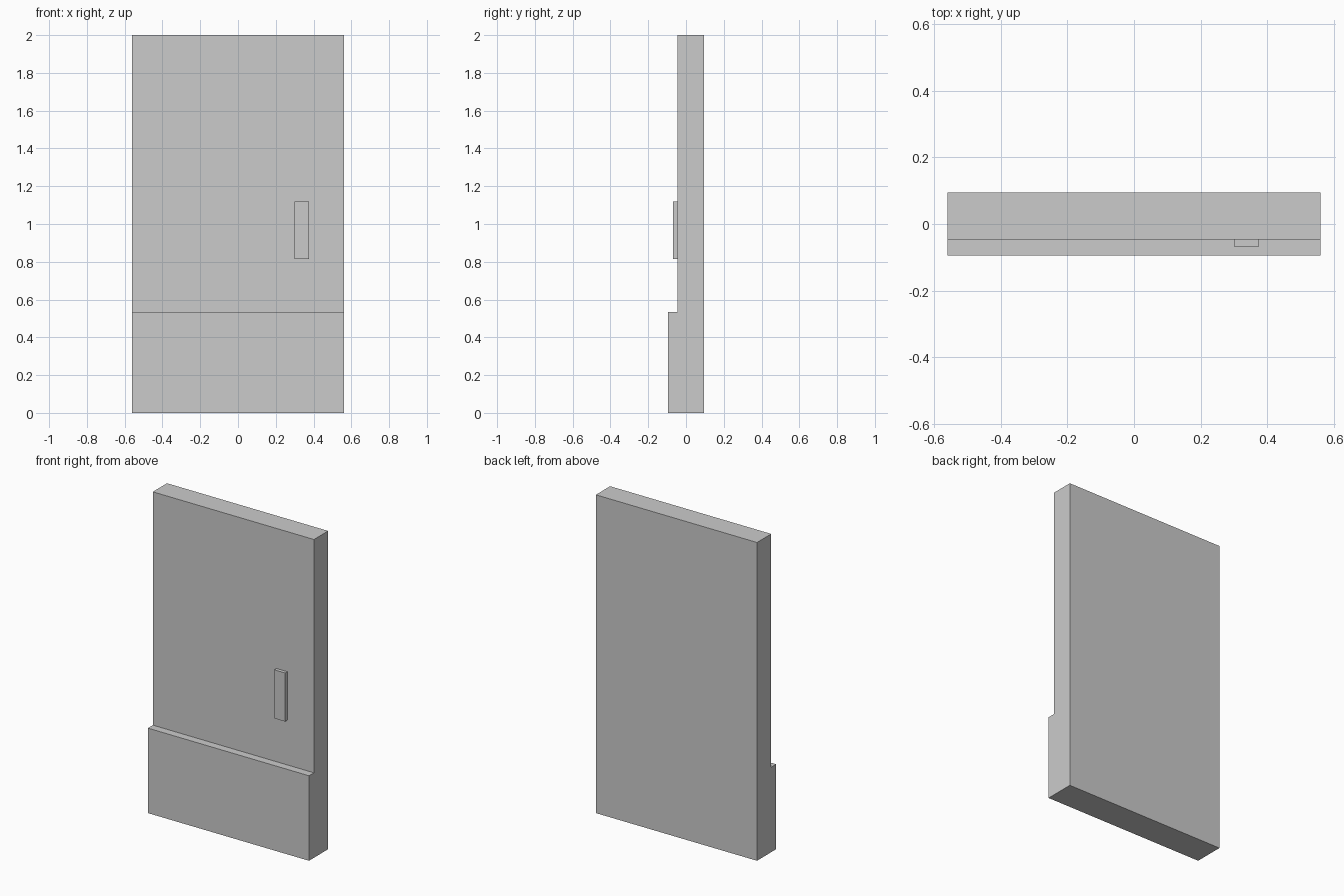
import bpy, bmesh
from mathutils import Vector

if "Cube" in bpy.data.objects:
    bpy.data.objects.remove(bpy.data.objects["Cube"])


def extrude_profile(name, profile, x0, x1):
    """Extrude a closed (y, z) profile along x from x0 to x1."""
    bm = bmesh.new()
    face = bm.faces.new([bm.verts.new((x0, y, z)) for y, z in profile])
    out = bmesh.ops.extrude_face_region(bm, geom=[face])
    verts = [g for g in out["geom"] if isinstance(g, bmesh.types.BMVert)]
    bmesh.ops.translate(bm, verts=verts, vec=Vector((x1 - x0, 0, 0)))
    bmesh.ops.recalc_face_normals(bm, faces=bm.faces)
    mesh = bpy.data.meshes.new(name)
    bm.to_mesh(mesh)
    bm.free()
    obj = bpy.data.objects.new(name, mesh)
    bpy.context.collection.objects.link(obj)
    return obj


BACK, FRONT, STEP = 0.095, -0.046, -0.095
STEP_TOP, HEIGHT, HALF_WIDTH = 0.534, 2.0, 0.56

# Slab with a thicker lower section
extrude_profile("door_panel", [
    (BACK, 0), (STEP, 0), (STEP, STEP_TOP),
    (FRONT, STEP_TOP), (FRONT, HEIGHT), (BACK, HEIGHT),
], -HALF_WIDTH, HALF_WIDTH)

# Raised handle plate, set against the front of the panel
extrude_profile("handle_plate", [
    (FRONT, 0.815), (-0.068, 0.815), (-0.068, 1.12), (FRONT, 1.12),
], 0.30, 0.375)
